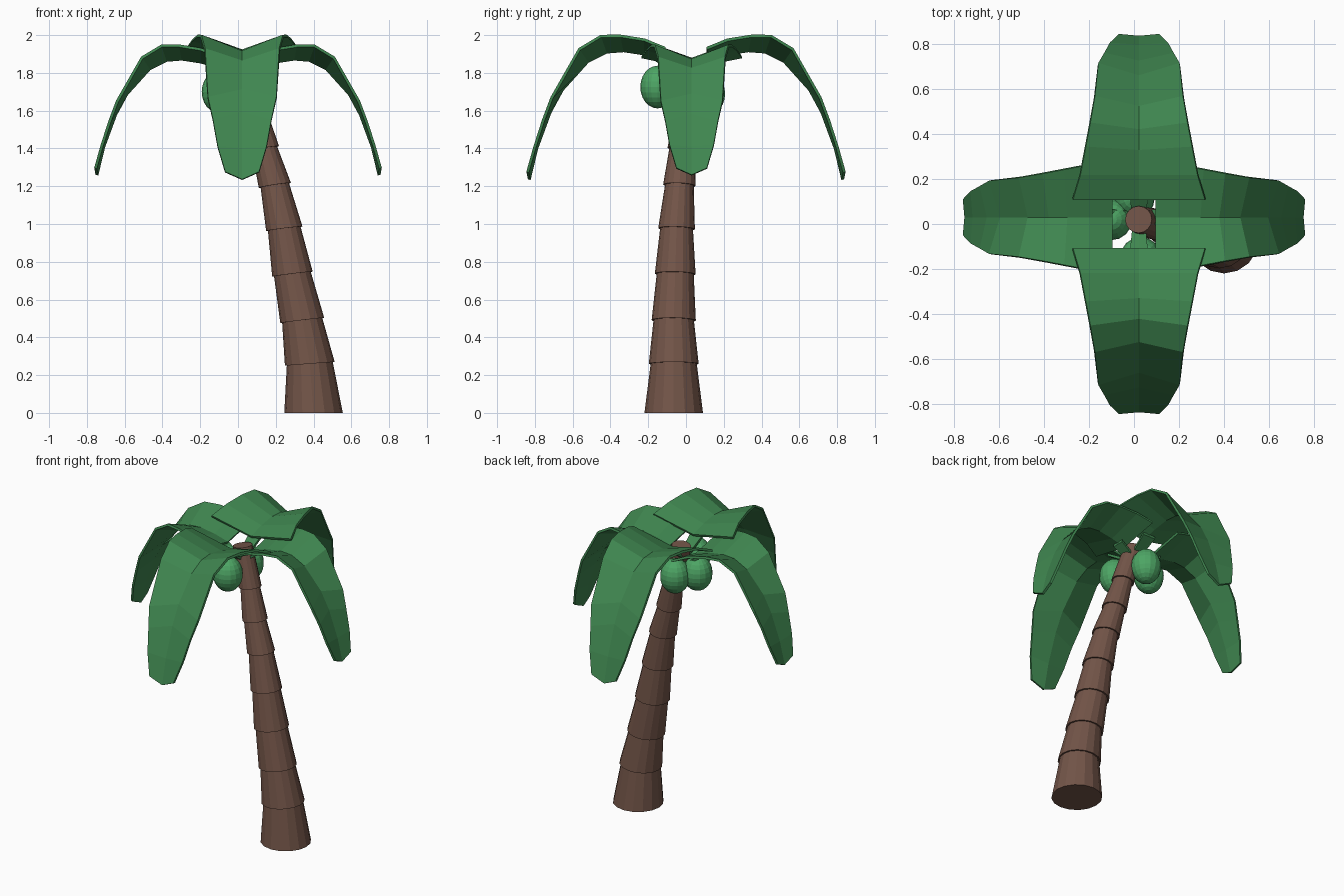
import bpy, bmesh, math
from mathutils import Vector, Matrix

if "Cube" in bpy.data.objects:
    bpy.data.objects.remove(bpy.data.objects["Cube"])


def material(name, rgb):
    m = bpy.data.materials.new(name)
    m.diffuse_color = (*rgb, 1)
    m.use_nodes = True
    m.node_tree.nodes["Principled BSDF"].inputs["Base Color"].default_value = m.diffuse_color
    return m


BARK = material("bark", (0.17, 0.09, 0.065))
LEAF = material("leaf", (0.05, 0.24, 0.08))
FRUIT = material("fruit", (0.075, 0.38, 0.13))


def finish(bm, name, mat):
    bmesh.ops.recalc_face_normals(bm, faces=bm.faces[:])
    me = bpy.data.meshes.new(name)
    bm.to_mesh(me)
    bm.free()
    me.materials.append(mat)
    ob = bpy.data.objects.new(name, me)
    bpy.context.collection.objects.link(ob)
    return ob


# trunk: stacked flared segments along a leaning path (x, y, z, flare radius)
SIDES = 16
path = [(0.40, -0.065, 0, 0.155), (0.38, -0.065, 0.26, 0.132),
        (0.34, -0.065, 0.49, 0.117), (0.288, -0.057, 0.735, 0.108),
        (0.245, -0.05, 0.975, 0.097), (0.195, -0.035, 1.205, 0.086),
        (0.14, -0.02, 1.40, 0.078), (0.09, 0.0, 1.60, 0.07),
        (0.02, 0.02, 1.85, 0.066)]


def ring(bm, i, radius):
    c = Vector(path[i][:3])
    tilt = Matrix.Identity(3)
    if i > 0:
        a, b = Vector(path[i - 1][:3]), Vector(path[min(i + 1, len(path) - 1)][:3])
        n = (b - a).normalized() + Vector((0, 0, 0.6))
        tilt = Vector((0, 0, 1)).rotation_difference(n).to_matrix()
    return [bm.verts.new(c + tilt @ Vector((radius * math.cos(t), radius * math.sin(t), 0)))
            for t in (2 * math.pi * k / SIDES for k in range(SIDES))]


for i in range(len(path) - 1):
    bm = bmesh.new()
    low = ring(bm, i, path[i][3])
    top = ring(bm, i + 1, path[i + 1][3] - (0.01 if i < 7 else 0.006))
    bm.faces.new(low[::-1])
    bm.faces.new(top)
    for k in range(SIDES):
        j = (k + 1) % SIDES
        bm.faces.new((low[k], low[j], top[j], top[k]))
    finish(bm, f"trunk_segment_{i + 1}", BARK)

# frond: V-shaped strip; stations are (mid reach, mid z, half width, edge reach, edge z)
stations = [(0.11, 1.870, 0.295, 0.11, 1.930), (0.22, 1.900, 0.262, 0.22, 1.975),
            (0.33, 1.917, 0.238, 0.345, 1.995), (0.42, 1.910, 0.218, 0.45, 1.995),
            (0.52, 1.860, 0.198, 0.565, 1.925), (0.655, 1.710, 0.182, 0.71, 1.670),
            (0.72, 1.590, 0.155, 0.755, 1.550), (0.79, 1.400, 0.130, 0.80, 1.410),
            (0.83, 1.235, 0.090, 0.838, 1.275)]
TIP_Z = 1.235


def frond(name, origin, angle, scale, lift):
    def place(d, w, z):
        p = Matrix.Rotation(angle, 3, 'Z') @ Vector((d * scale, w * scale, 0))
        return Vector((origin[0] + p.x, origin[1] + p.y,
                       TIP_Z + lift + (z - TIP_Z) * scale))

    bm = bmesh.new()
    rows = [[bm.verts.new(place(*p)) for p in
             ((ed, -w, ez), (d, 0, z), (ed, w, ez))] for d, z, w, ed, ez in stations]
    for a, b in zip(rows, rows[1:]):
        for k in range(2):
            bm.faces.new((a[k], b[k], b[k + 1], a[k + 1]))
    ob = finish(bm, name, LEAF)
    s = ob.modifiers.new("thickness", 'SOLIDIFY')
    s.thickness = 0.015
    s.offset = 0

    # short stalk joining the frond to the trunk
    bm = bmesh.new()
    ends = []
    for d, z, w, h in ((0.02, 1.78, 0.03, 0.012), (0.17, 1.875, 0.045, 0.008)):
        ends.append([bm.verts.new(place(d, u, z + v))
                     for u, v in ((-w, -h), (w, -h), (w, h), (-w, h))])
    bm.faces.new(ends[0])
    bm.faces.new(ends[1])
    for k in range(4):
        j = (k + 1) % 4
        bm.faces.new((ends[0][k], ends[0][j], ends[1][j], ends[1][k]))
    finish(bm, name + "_stalk", LEAF)


frond("front_frond", (0.022, 0), math.radians(-90), 1.0, 0)
frond("back_frond", (0.022, 0), math.radians(90), 1.0, 0)
frond("right_frond", (0, 0.03), 0, 0.9, 0.024)
frond("left_frond", (0, 0.03), math.pi, 0.9, 0.024)

# coconuts hanging under the crown
for i, c in enumerate([(0.03, -0.15, 1.725), (0.0, 0.115, 1.69), (-0.10, 0.02, 1.70)]):
    bm = bmesh.new()
    bmesh.ops.create_uvsphere(bm, u_segments=16, v_segments=12, radius=1)
    bmesh.ops.scale(bm, vec=(0.092, 0.092, 0.113), verts=bm.verts[:])
    bmesh.ops.translate(bm, vec=c, verts=bm.verts[:])
    finish(bm, f"coconut_{i + 1}", FRUIT)
